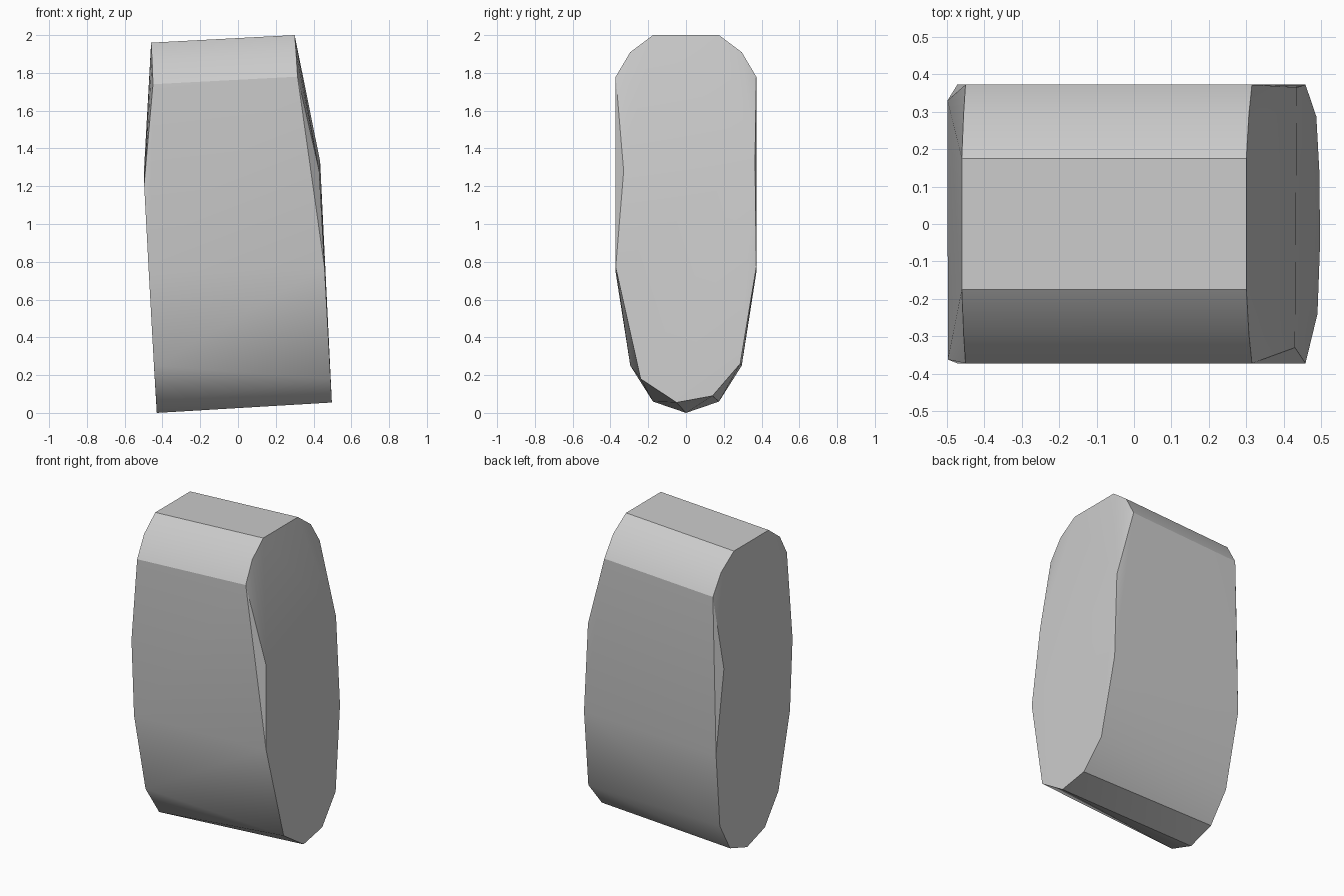
import bpy
import bmesh
import math

cube = bpy.data.objects.get("Cube")
if cube:
    bpy.data.objects.remove(cube, do_unlink=True)


def mirrored(points):
    """Points given on one side, repeated on the other side of y = 0."""
    return [(x, side * y, z) for x, y, z in points for side in (-1, 1)]


# Rounded top corners of both ends, the right-hand end slightly lower
top_left = mirrored([(0.30, 0.175, 2.0), (0.307, 0.295, 1.91), (0.315, 0.372, 1.78)])
top_right = mirrored([(-0.46, 0.175, 1.96), (-0.455, 0.295, 1.87), (-0.45, 0.372, 1.74)])

# Bulging middle and uneven tapered foot of the left end
end_left = [(0.43, -0.33, 1.28), (0.435, 0.365, 1.33),
            (0.458, -0.372, 0.77), (0.458, 0.372, 0.77),
            (0.487, 0.287, 0.26), (0.49, -0.24, 0.18),
            (0.495, 0.14, 0.09), (0.497, -0.05, 0.055)]

# Bulging middle and regular tapered foot of the right end
end_right = [(-0.497, -0.362, 1.21), (-0.498, 0.33, 1.28)]
end_right += mirrored([(-0.472, 0.372, 0.74), (-0.445, 0.295, 0.25),
                       (-0.433, 0.175, 0.06)])
end_right.append((-0.43, 0, 0))

# Solid block spanning both ends
bm = bmesh.new()
for point in top_left + top_right + end_left + end_right:
    bm.verts.new(point)
hull = bmesh.ops.convex_hull(bm, input=bm.verts)
spare = {v for v in hull["geom_interior"] + hull["geom_unused"]
         if isinstance(v, bmesh.types.BMVert)}
bmesh.ops.delete(bm, geom=list(spare), context="VERTS")
bmesh.ops.recalc_face_normals(bm, faces=bm.faces)
mesh = bpy.data.meshes.new("faceted_block")
bm.to_mesh(mesh)
bm.free()
block = bpy.data.objects.new("faceted_block", mesh)
bpy.context.collection.objects.link(block)

# Plain grey surface
grey = bpy.data.materials.new("light_grey")
grey.use_nodes = True
colour = (0.6, 0.6, 0.6, 1)
grey.diffuse_color = colour
grey.node_tree.nodes["Principled BSDF"].inputs["Base Color"].default_value = colour
mesh.materials.append(grey)

# Soft shading over shallow bends, crisp at the main edges
bpy.ops.object.select_all(action="DESELECT")
block.select_set(True)
bpy.context.view_layer.objects.active = block
bpy.ops.object.shade_smooth_by_angle(angle=math.radians(27))
